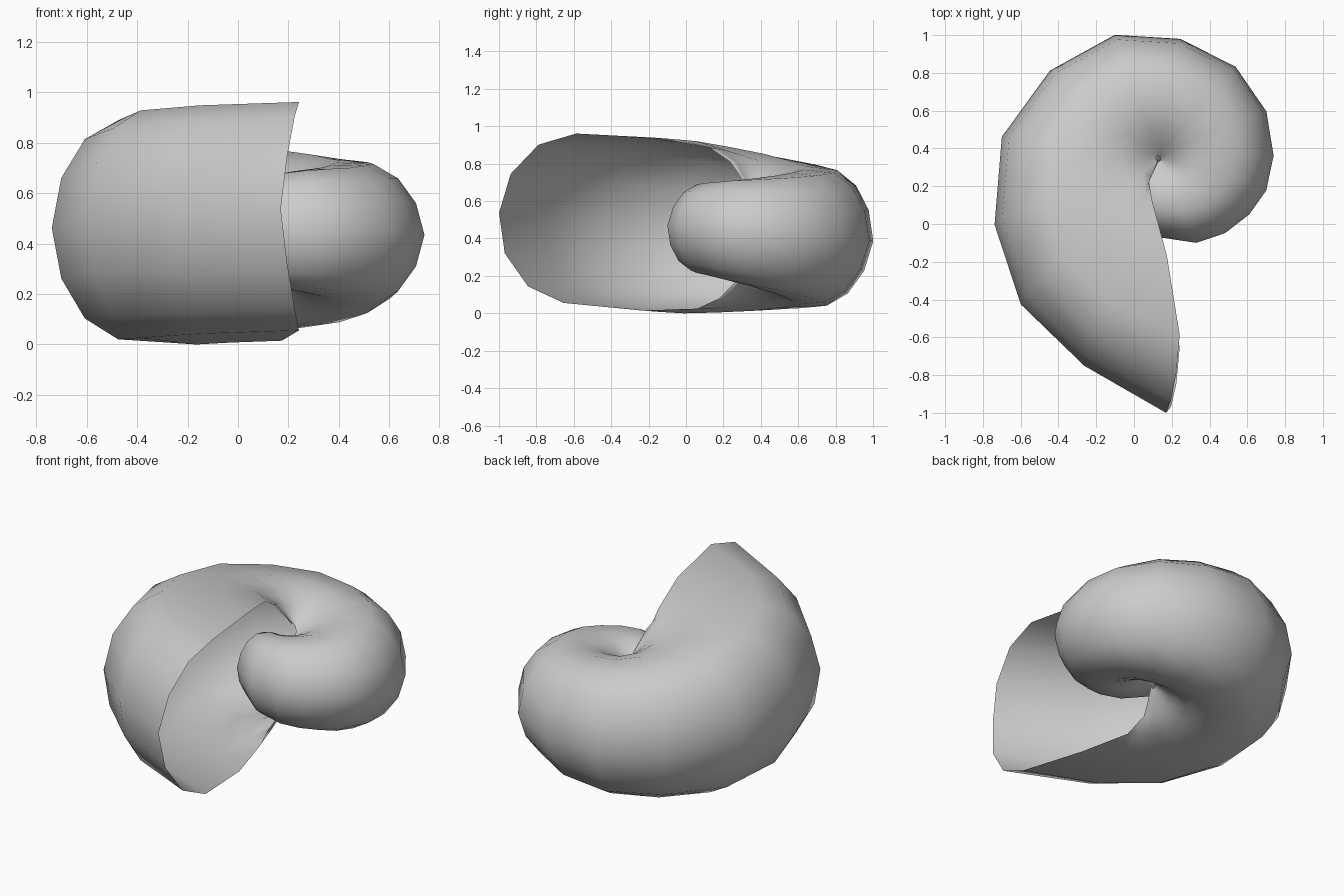
import bpy
from math import cos, sin, radians

if "Cube" in bpy.data.objects:
    bpy.data.objects.remove(bpy.data.objects["Cube"])

CX, CY = 0.13, 0.33          # coiling axis seen from above
TILT = 0.075                 # the coil plane leans slightly down towards the back

# coil stations: angle in degrees, outer radius, half height of the whorl
stations = [
    (-390, .03, .02), (-330, .05, .04), (-280, .08, .07), (-235, .13, .10),
    (-195, .19, .135), (-160, .25, .165), (-128, .315, .195), (-90, .40, .22),
    (-65, .474, .235), (-47, .517, .245), (-30, .556, .255), (-15, .59, .27),
    (3, .61, .285), (25, .63, .305), (51, .647, .33), (80, .66, .352),
    (109, .71, .37), (140, .75, .392), (171, .84, .42), (201, .93, .443),
    (226, 1.05, .46), (250, 1.15, .462), (271.7, 1.33, .462)]

# half cross-section from keel to axis: (radius share, height share)
round_half = [(1, 0), (.945, .44), (.83, .78), (.67, .98), (.42, 1), (.26, .90), (.13, .76), (.02, .6)]
wide_half = [(1, 0), (.966, .46), (.865, .82), (.72, .98), (.40, 1), (.18, .93), (.10, .79), (.01, .5)]
lip_sweep = [0, 1.2, 3, 5, 3, -10, -25, 0]      # curved edge of the opening


def ring(angle, radius, height, last):
    w = min(1, max(0, (angle - 130) / 130))     # whorl widens towards the opening
    half = []
    for (r0, h0), (r1, h1), sweep in zip(round_half, wide_half, lip_sweep):
        a = radians(angle + (sweep if last else 0))
        r = radius * (r0 + (r1 - r0) * w)
        half.append((CX + r * cos(a), CY + r * sin(a), height * (h0 + (h1 - h0) * w)))
    pts = [(x, y, h) for x, y, h in reversed(half)] + [(x, y, -h) for x, y, h in half[1:]]
    return [(x, y + TILT * h, 0.455 - TILT * y + h) for x, y, h in pts]


verts, faces = [], []
for i, (a, r, h) in enumerate(stations):
    verts += ring(a, r, h, i == len(stations) - 1)
n = 2 * len(round_half) - 1
for i in range(len(stations) - 1):
    for j in range(n - 1):
        k = i * n + j
        faces.append((k, k + 1, k + n + 1, k + n))

# rest the shell on the ground
low = min(v[2] for v in verts)
verts = [(x, y, z - low) for x, y, z in verts]

mesh = bpy.data.meshes.new("spiral_shell")
mesh.from_pydata(verts, [], faces)
mesh.polygons.foreach_set("use_smooth", [True] * len(mesh.polygons))
mesh.update()
shell = bpy.data.objects.new("spiral_shell", mesh)
bpy.context.collection.objects.link(shell)
